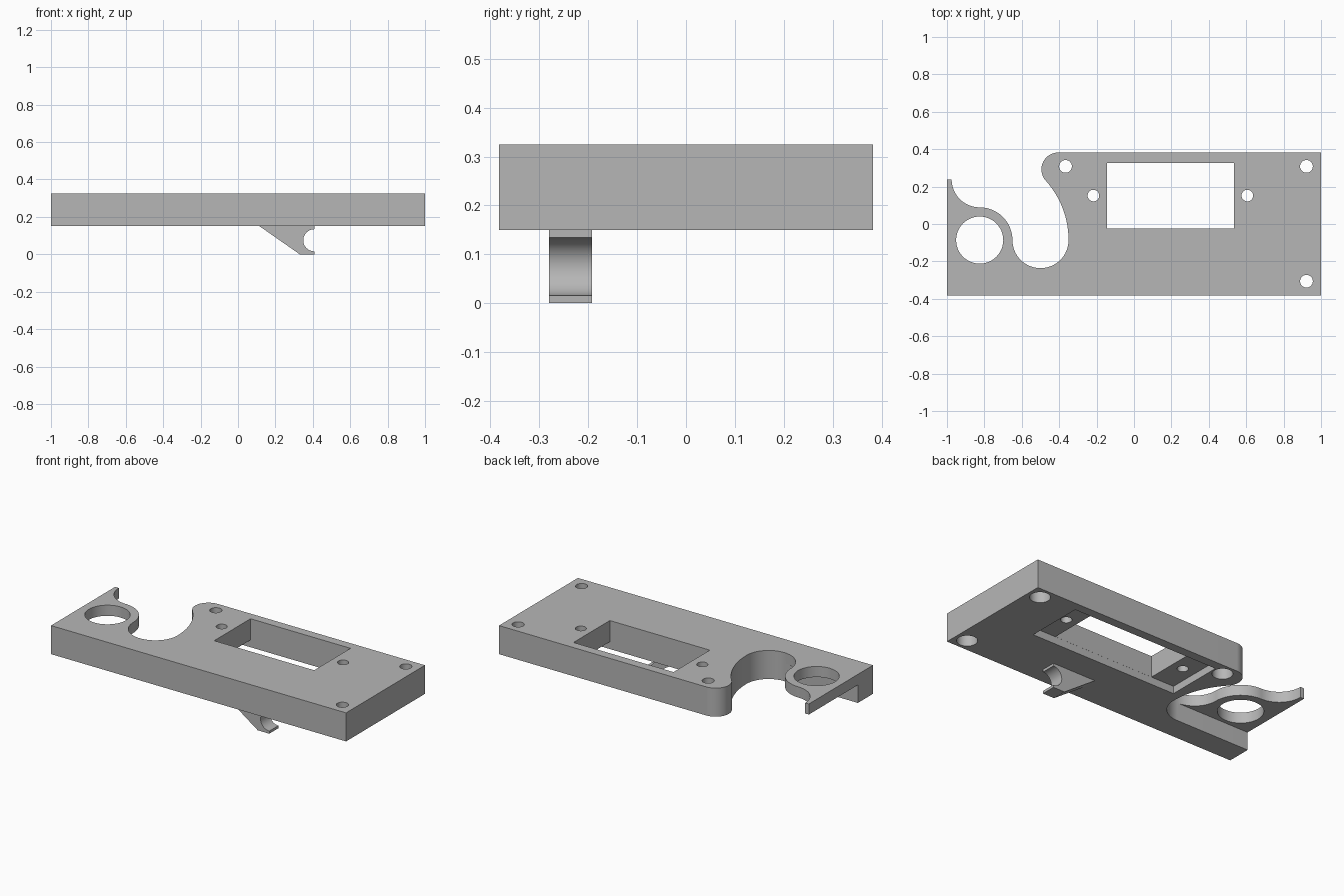
import bpy, bmesh
from math import sin, cos, asin, radians, degrees

if "Cube" in bpy.data.objects:
    bpy.data.objects.remove(bpy.data.objects["Cube"])

BOTTOM, TOP, LEDGE, FLOOR = 0.15, 0.325, 0.26, 0.195
OVER = 0.1

grey = bpy.data.materials.new("plain_grey")
grey.use_nodes = True
colour = (0.47, 0.47, 0.47, 1)
grey.diffuse_color = colour
grey.node_tree.nodes["Principled BSDF"].inputs["Base Color"].default_value = colour


def arc(cx, cy, r, start, end, steps=32):
    """Points on a circular arc, angles in degrees."""
    angles = [radians(start + (end - start) * i / steps) for i in range(steps + 1)]
    return [(cx + r * cos(a), cy + r * sin(a)) for a in angles]


def prism(name, points, low, high, upright=False):
    """Extrude a profile along z, or along y when upright."""
    bm = bmesh.new()
    place = (lambda a, b: (a, low, b)) if upright else (lambda a, b: (a, b, low))
    face = bm.faces.new([bm.verts.new(place(a, b)) for a, b in points])
    side = bmesh.ops.extrude_face_region(bm, geom=[face])["geom"]
    shift = (0, high - low, 0) if upright else (0, 0, high - low)
    bmesh.ops.translate(bm, verts=[v for v in side if isinstance(v, bmesh.types.BMVert)], vec=shift)
    bmesh.ops.recalc_face_normals(bm, faces=bm.faces)
    mesh = bpy.data.meshes.new(name)
    bm.to_mesh(mesh)
    bm.free()
    mesh.materials.append(grey)
    obj = bpy.data.objects.new(name, mesh)
    bpy.context.collection.objects.link(obj)
    return obj


def cut(target, points, low, high):
    """Subtract a vertical prism from the target."""
    cutter = prism("cutter", points, low, high)
    cutter.hide_render = True
    mod = target.modifiers.new("cut", "BOOLEAN")
    mod.operation, mod.solver, mod.object = "DIFFERENCE", "EXACT", cutter
    bpy.context.view_layer.objects.active = target
    bpy.ops.object.modifier_apply(modifier=mod.name)
    bpy.data.objects.remove(cutter)


def box(x0, x1, y0, y1):
    return [(x0, y0), (x1, y0), (x1, y1), (x0, y1)]


def disc(x, y, r):
    return arc(x, y, r, 0, 360, 48)[:-1]


# Outline: straight sides, round lobe, sweeping notch and ring neck
ring_x, ring_y, ring_r = -0.825, -0.086, 0.175
notch_r, lobe_r, tip_r = 0.15, 0.09, 0.15
notch_x = ring_x + ring_r + notch_r
sweep_r = notch_x + notch_r - ring_x
lobe_y = 0.382 - lobe_r
lean = asin((lobe_y - ring_y) / (sweep_r + lobe_r))
lobe_x = ring_x + (sweep_r + lobe_r) * cos(lean)
tip_y = ring_y + ring_r + tip_r

outline = [(-1, -0.382), (1, -0.382), (1, 0.382)]
outline += arc(lobe_x, lobe_y, lobe_r, 90, 180 + degrees(lean))
outline += arc(ring_x, ring_y, sweep_r, degrees(lean), 0)[1:]
outline += arc(notch_x, ring_y, notch_r, 0, -180)[1:]
outline += arc(ring_x, ring_y, ring_r, 0, 90)[1:]
outline += arc(ring_x, tip_y, tip_r, 270, 180)[1:]
outline += [(-1, tip_y)]
plate = prism("mounting_plate", outline, BOTTOM, TOP)

# Thin ledge around the ring, then the ring hole
cut(plate, box(-1.1, notch_x, ring_y - notch_r + 0.0005, 0.5), BOTTOM - OVER, LEDGE)
cut(plate, disc(ring_x, ring_y, 0.126), BOTTOM - OVER, TOP + OVER)

# Rectangular window with a shallow wider recess underneath
cut(plate, box(-0.144, 0.534, -0.025, 0.327), BOTTOM - OVER, TOP + OVER)
cut(plate, box(-0.3, 0.69, -0.0255, 0.3275), BOTTOM - OVER, FLOOR)

# Small holes beside the window
for x in (-0.217, 0.606):
    cut(plate, disc(x, 0.152, 0.031), BOTTOM - OVER, TOP + OVER)

# Corner screw holes, counterbored from below
for x, y in ((-0.366, 0.308), (0.922, 0.308), (0.922, -0.306)):
    cut(plate, disc(x, y, 0.034), BOTTOM - OVER, TOP + OVER)
    cut(plate, disc(x, y, 0.057), BOTTOM - OVER, LEDGE)

# Hook under the plate with a round bite in its end
profile = [(0.115, BOTTOM), (0.33, 0), (0.408, 0)]
profile += arc(0.408, 0.075, 0.059, 270, 90) + [(0.408, BOTTOM)]
hook = prism("cable_hook", profile, -0.28, -0.192, upright=True)

bpy.ops.object.select_all(action="DESELECT")
for obj in (plate, hook):
    obj.select_set(True)
bpy.context.view_layer.objects.active = plate
bpy.ops.object.shade_smooth_by_angle(angle=radians(30))
